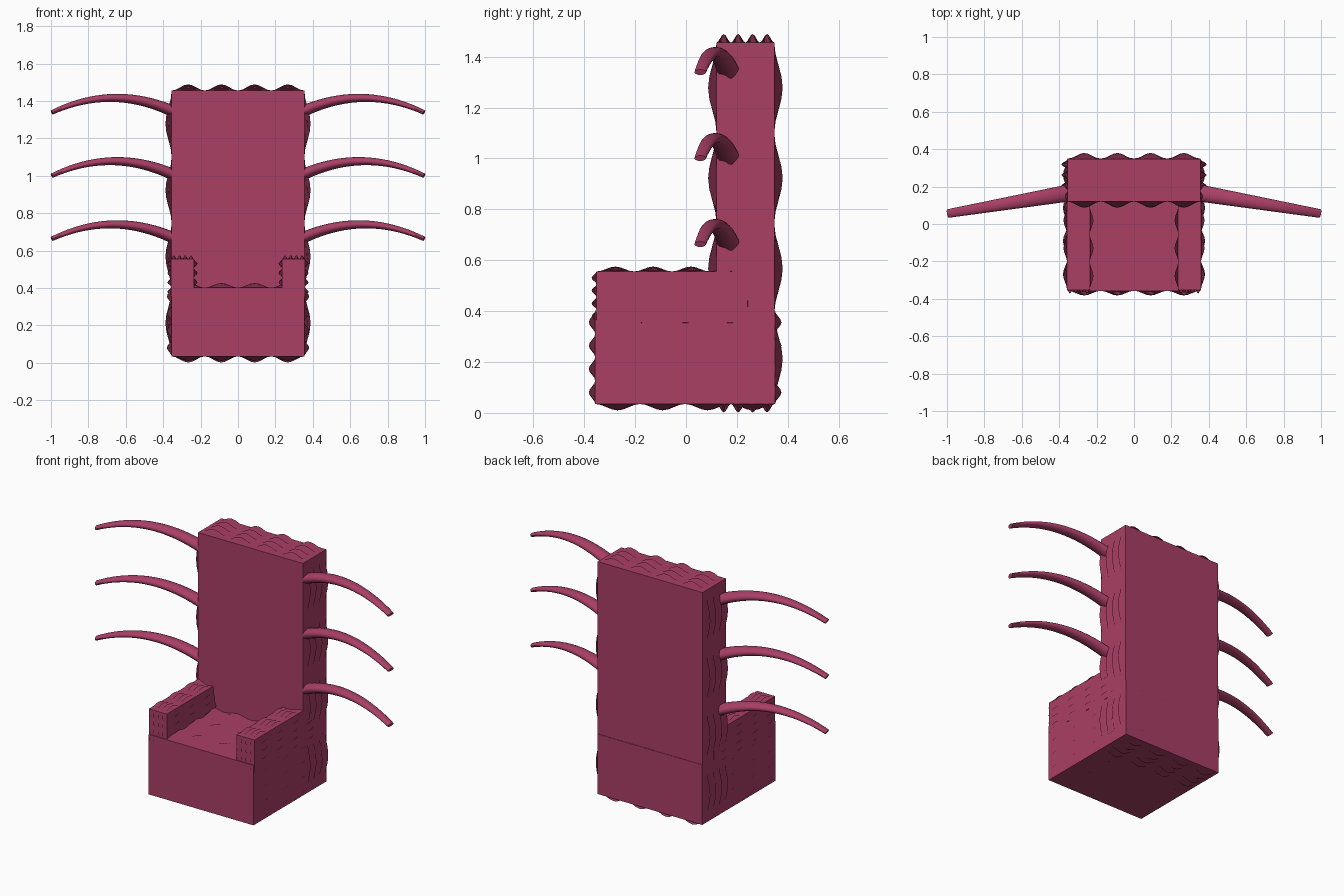
import bpy, bmesh, math
from mathutils import Vector

if "Cube" in bpy.data.objects:
    bpy.data.objects.remove(bpy.data.objects["Cube"])

mat = bpy.data.materials.new("crimson")
mat.diffuse_color = (0.40, 0.05, 0.13, 1)
mat.use_nodes = True
mat.node_tree.nodes["Principled BSDF"].inputs["Base Color"].default_value = mat.diffuse_color


def link(name, bm):
    me = bpy.data.meshes.new(name)
    bm.to_mesh(me)
    bm.free()
    me.materials.append(mat)
    ob = bpy.data.objects.new(name, me)
    bpy.context.collection.objects.link(ob)
    return ob


def padded_box(name, lo, hi, amp, cells=4, cuts=31):
    """Box whose six faces each carry a grid of soft bumps, shaded as flat sides."""
    lo, hi = Vector(lo), Vector(hi)
    bm = bmesh.new()
    bmesh.ops.create_cube(bm, size=1)
    bmesh.ops.subdivide_edges(bm, edges=bm.edges[:], cuts=cuts, use_grid_fill=True)
    bm.normal_update()
    side_normals = [f.normal.copy() for f in bm.faces]
    for v in bm.verts:
        c = v.co.copy()
        p = Vector([lo[i] + (hi[i] - lo[i]) * (c[i] + 0.5) for i in range(3)])
        wave = [math.sin(cells * math.pi * (c[i] + 0.5)) ** 2 for i in range(3)]
        for a in range(3):
            if abs(c[a]) > 0.4999:
                bump = amp * wave[(a + 1) % 3] * wave[(a + 2) % 3]
                p[a] += math.copysign(bump, c[a])
        v.co = p
    ob = link(name, bm)
    me = ob.data
    me.shade_smooth()
    normals = [None] * len(me.loops)
    for poly, n in zip(me.polygons, side_normals):
        for li in poly.loop_indices:
            normals[li] = n
    me.normals_split_custom_set(normals)
    return ob


def curved_spine(name, side, z0, rings=20, sides=16):
    """Tapered, arched horn with an oval section."""
    bm = bmesh.new()
    prev = None
    for i in range(rings + 1):
        t = i / rings
        rise = 0.31 * (1 - 2 * t)
        centre = Vector((0.335 + 0.66 * t, 0.168 - 0.112 * t, z0 + 0.31 * t * (1 - t)))
        up = Vector((-rise, 0, 0.66)).normalized()
        across = Vector((0.112, 0.66, 0)).normalized()
        a, b = 0.046 - 0.023 * t, 0.031 - 0.019 * t
        ring = []
        for k in range(sides):
            ang = 2 * math.pi * k / sides
            p = centre + across * a * math.cos(ang) + up * b * math.sin(ang)
            ring.append(bm.verts.new((p.x * side, p.y, p.z)))
        if prev:
            for k in range(sides):
                j = (k + 1) % sides
                bm.faces.new((prev[k], prev[j], ring[j], ring[k]))
        else:
            bm.faces.new(ring)
        prev = ring
    bm.faces.new(prev)
    bmesh.ops.recalc_face_normals(bm, faces=bm.faces[:])
    ob = link(name, bm)
    bpy.context.view_layer.objects.active = ob
    ob.select_set(True)
    bpy.ops.object.shade_smooth_by_angle(angle=math.radians(40))
    ob.select_set(False)


# seat block and tall backrest
padded_box("seat", (-0.355, -0.357, 0.035), (0.355, 0.35, 0.402), 0.025)
padded_box("backrest", (-0.355, 0.12, 0.035), (0.355, 0.347, 1.456), 0.033)

# armrests and curved side spines
for side, label in ((-1, "left"), (1, "right")):
    x0, x1 = sorted((0.236 * side, 0.358 * side))
    padded_box("armrest_" + label, (x0, -0.352, 0.355), (x1, 0.242, 0.556), 0.019)
    for n in range(3):
        curved_spine(f"spine_{label}_{n + 1}", side, 0.663 + 0.338 * n)
